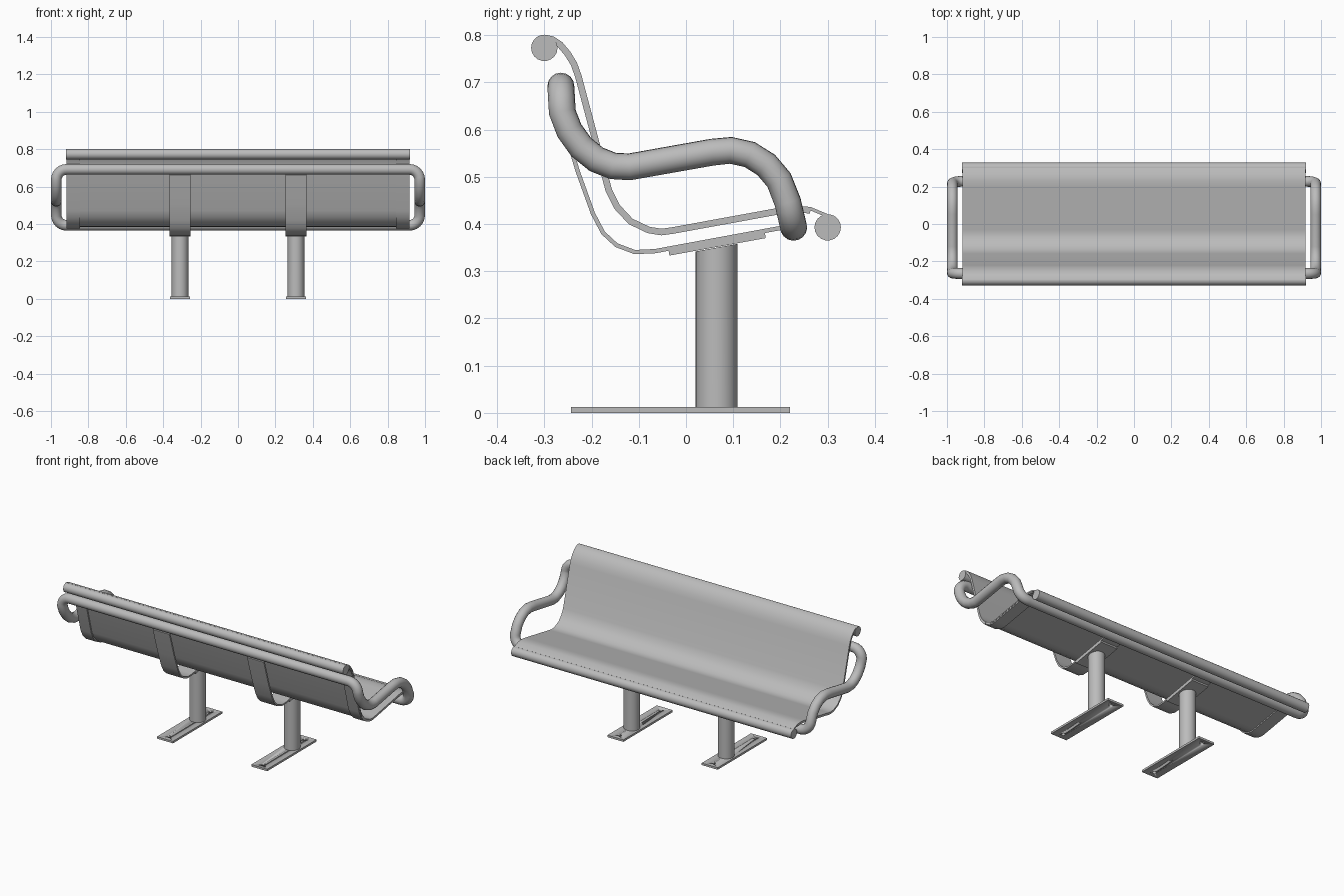
import bpy, bmesh
from math import sin, cos, pi, radians
from mathutils import Vector, Matrix

cube = bpy.data.objects.get("Cube")
if cube:
    bpy.data.objects.remove(cube)

steel = bpy.data.materials.new("grey steel")
steel.use_nodes = True
GREY = (0.5, 0.5, 0.5, 1)
steel.diffuse_color = GREY
steel.node_tree.nodes["Principled BSDF"].inputs["Base Color"].default_value = GREY


def finish(name, bm):
    """Turn a bmesh into a smooth-shaded object with sharp edges kept."""
    bmesh.ops.recalc_face_normals(bm, faces=bm.faces)
    mesh = bpy.data.meshes.new(name)
    bm.to_mesh(mesh)
    bm.free()
    mesh.materials.append(steel)
    mesh.shade_smooth()
    mesh.set_sharp_from_angle(angle=radians(35))
    ob = bpy.data.objects.new(name, mesh)
    bpy.context.collection.objects.link(ob)
    return ob


def ribbon(name, profile, x0, x1, near, far):
    """Sheet bent along a (y, z) profile, between two offsets below it."""
    pts = [Vector(p) for p in profile]
    top, low = [], []
    for i, p in enumerate(pts):
        d = (pts[min(i + 1, len(pts) - 1)] - pts[max(i - 1, 0)]).normalized()
        n = Vector((d.y, -d.x))
        top.append(p - n * -near if near else p)
        low.append(p + n * far)
    bm = bmesh.new()
    rows = [[bm.verts.new((x, *p)) for p in line]
            for line, x in ((top, x0), (top, x1), (low, x1), (low, x0))]
    for a, b in zip(rows, rows[1:] + rows[:1]):
        for i in range(len(pts) - 1):
            bm.faces.new((a[i], a[i + 1], b[i + 1], b[i]))
    for i in (0, -1):
        bm.faces.new([r[i] for r in rows])
    # offset runs to the outside of the bend
    return finish(name, bm)


def cylinder(name, centre, radius, depth, axis, sides=24):
    bm = bmesh.new()
    turn = Matrix.Rotation(pi / 2, 4, "Y") if axis == "X" else Matrix()
    bmesh.ops.create_cone(bm, cap_ends=True, segments=sides, radius1=radius,
                          radius2=radius, depth=depth,
                          matrix=Matrix.Translation(centre) @ turn)
    return finish(name, bm)


# Seat sheet with a thin doubling band under each end
seat = [(-.30, .801), (-.28, .797), (-.262, .785), (-.245, .765), (-.231, .742),
        (-.221, .714), (-.157, .474), (-.14, .44), (-.113, .411), (-.077, .394),
        (-.052, .39), (-.03, .393), (.2, .435), (.232, .439), (.264, .436), (.30, .421)]
ribbon("seat_sheet", seat, -.918, .918, 0, .007)
for side, s in (("left", 1), ("right", -1)):
    ribbon(side + "_end_band", seat[1:-1], s * .845, s * .916, .006, .014)

# Rolled edges of the seat
cylinder("top_roll", (0, -.30, .773), .028, 1.84, "X", 18)
cylinder("front_roll", (0, .30, .393), .028, 1.84, "X", 18)

# Tubular frame: two long bars joined by curved armrests in one closed loop
arm = [(-.265, .692), (-.262, .637), (-.247, .598), (-.222, .563), (-.19, .537),
       (-.155, .523), (-.12, .521), (.055, .552), (.095, .556), (.135, .547),
       (.17, .525), (.197, .493), (.215, .448), (.228, .393)]
BEND, ARM_X = .055, .9715


def corner(end, inner):
    """Quarter bend from the long bar into the armrest."""
    end, inner = Vector(end), Vector(inner)
    d = (inner - end).normalized()
    return [(ARM_X - BEND * (1 - sin(a)), *(end + d * BEND * (1 - cos(a))))
            for a in (i * pi / 12 for i in range(7))]


half = corner(arm[0], arm[1]) + [(ARM_X, *p) for p in arm[2:-2]]
half += corner(arm[-1], arm[-2])[::-1]
loop = half + [(-x, y, z) for x, y, z in reversed(half)]
curve = bpy.data.curves.new("frame_path", "CURVE")
curve.dimensions = "3D"
curve.bevel_depth = .0285
curve.bevel_resolution = 6
spline = curve.splines.new("POLY")
spline.points.add(len(loop) - 1)
for point, co in zip(spline.points, loop):
    point.co = (*co, 1)
spline.use_cyclic_u = True
path = bpy.data.objects.new("frame_path", curve)
bpy.context.collection.objects.link(path)
bpy.context.view_layer.update()
tube = path.evaluated_get(bpy.context.evaluated_depsgraph_get()).to_mesh()
bm = bmesh.new()
bm.from_mesh(tube)
bpy.data.objects.remove(path)
finish("armrest_frame", bm)

# Two supports: bent strap, mounting plate, post and drilled foot
strap = [(-.271, .665), (-.225, .513), (-.193, .424), (-.172, .384), (-.145, .359),
         (-.108, .345), (-.066, .347), (.205, .397)]
for side, s in (("left", 1), ("right", -1)):
    x = s * .31
    ribbon(side + "_strap", strap, x - .055, x + .055, 0, .009)
    ribbon(side + "_mounting_plate", [(-.037, .344), (.167, .381)],
           x - .055, x + .055, 0, .011)

    post = cylinder(side + "_post", (x, .065, .18), .0445, .336, "Z", 28)
    for v in post.data.vertices:
        if v.co.z > .2:
            v.co.z = .35 + .18 * (v.co.y - .065)

    bm = bmesh.new()
    bmesh.ops.create_cube(bm, size=1, matrix=Matrix.Translation((x, -.0115, .006))
                          @ Matrix.Diagonal((.105, .463, .012, 1)))
    foot = finish(side + "_foot", bm)
    for y in (-.205, .182):
        hole = cylinder("hole_cutter", (x, y, .006), .011, .05, "Z", 16)
        hole.hide_render = True
        cut = foot.modifiers.new("hole", "BOOLEAN")
        cut.operation = "DIFFERENCE"
        cut.object = hole
        bpy.context.view_layer.objects.active = foot
        bpy.ops.object.modifier_apply(modifier=cut.name)
        bpy.data.objects.remove(hole)
